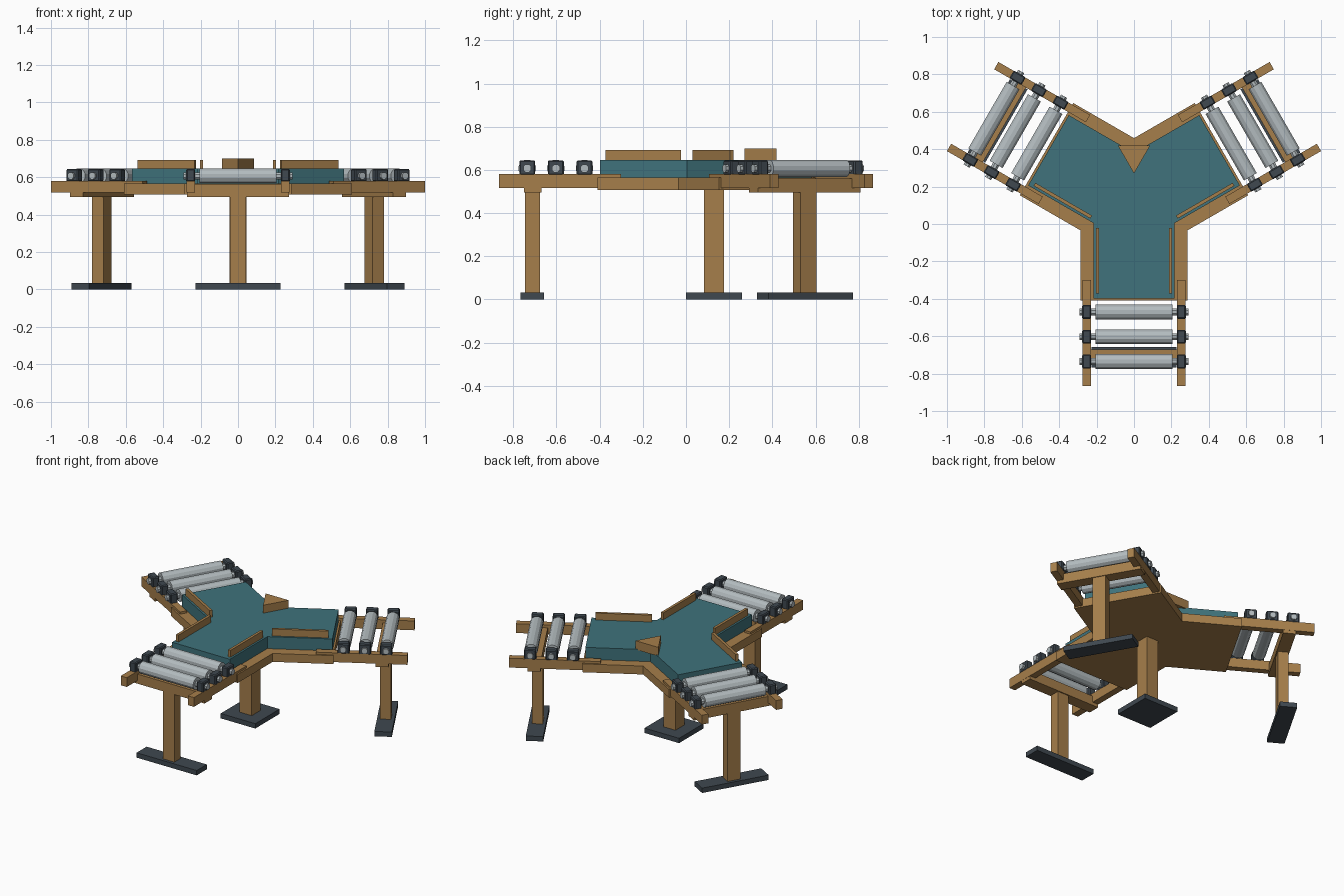
import bpy, bmesh, math
from mathutils import Matrix, Vector

if "Cube" in bpy.data.objects:
    bpy.data.objects.remove(bpy.data.objects["Cube"])

CY = 0.13  # y of the junction centre


def mat(name, rgb):
    m = bpy.data.materials.new(name)
    m.diffuse_color = (*rgb, 1)
    m.use_nodes = True
    m.node_tree.nodes["Principled BSDF"].inputs["Base Color"].default_value = m.diffuse_color
    return m


WOOD = mat("wood", (0.38, 0.21, 0.07))
BELT = mat("teal_belt", (0.05, 0.17, 0.20))
DARK = mat("dark_metal", (0.05, 0.065, 0.08))
STEEL = mat("steel", (0.45, 0.50, 0.52))


def finish(name, bm, m, xf):
    bmesh.ops.recalc_face_normals(bm, faces=bm.faces)
    me = bpy.data.meshes.new(name)
    bm.to_mesh(me)
    bm.free()
    ob = bpy.data.objects.new(name, me)
    bpy.context.collection.objects.link(ob)
    me.materials.append(m)
    ob.matrix_world = xf
    return ob


def box(name, x, y, z, m, xf, bevel=0):
    # x, y, z are (min, max) ranges
    bm = bmesh.new()
    bmesh.ops.create_cube(bm, size=1)
    for v in bm.verts:
        v.co = Vector([(a + b) / 2 + c * (b - a) for (a, b), c in zip((x, y, z), v.co)])
    if bevel:
        bmesh.ops.bevel(bm, geom=bm.edges[:], offset=bevel, segments=1, affect='EDGES')
    return finish(name, bm, m, xf)


def rod(name, r, half, d, z, sides, m, xf):
    # cylinder lying across the arm
    bm = bmesh.new()
    bmesh.ops.create_cone(bm, cap_ends=True, segments=sides, radius1=r, radius2=r, depth=2 * half)
    bmesh.ops.rotate(bm, verts=bm.verts, matrix=Matrix.Rotation(math.pi / sides, 3, 'Z'))
    bmesh.ops.rotate(bm, verts=bm.verts, matrix=Matrix.Rotation(math.pi / 2, 3, 'Y'))
    bmesh.ops.translate(bm, verts=bm.verts, vec=(0, -d, z))
    return finish(name, bm, m, xf)


def prism(name, pts, z0, z1, m, xf):
    bm = bmesh.new()
    f = bm.faces.new([bm.verts.new((x, y, z0)) for x, y in pts])
    up = bmesh.ops.extrude_face_region(bm, geom=[f])["geom"]
    bmesh.ops.translate(bm, vec=(0, 0, z1 - z0),
                        verts=[v for v in up if isinstance(v, bmesh.types.BMVert)])
    return finish(name, bm, m, xf)


def y_outline(w, length):
    # three arms of half width w around the origin
    pts = []
    for k in range(3):
        a = math.radians(120 * k)
        for x, y in ((-w, -length), (w, -length), (w, -w / math.sqrt(3))):
            pts.append((x * math.cos(a) - y * math.sin(a), x * math.sin(a) + y * math.cos(a)))
    return pts


C = Matrix.Translation((0, CY, 0))

# Junction deck, belt and central pedestal
prism("deck_frame", y_outline(0.285, 0.54), 0.508, 0.565, WOOD, C)
prism("belt_surface", y_outline(0.217, 0.528), 0.56, 0.646, BELT, C)
box("center_post", (-0.045, 0.045), (-0.047, 0.047), (0.03, 0.51), WOOD, C)
box("center_foot", (-0.13, 0.13), (-0.13, 0.13), (0, 0.033), DARK, C)

# Wedge that splits the flow at the back notch
prism("divider_wedge", [(0.1 * math.cos(math.radians(a)), 0.24 + 0.1 * math.sin(math.radians(a)))
                        for a in (-90, 30, 150)], 0.64, 0.70, WOOD, C)

# Three roller arms
for k, arm in enumerate(("front", "right", "left")):
    xf = C @ Matrix.Rotation(math.radians(120 * k), 4, 'Z')
    for s, side in ((-1, "a"), (1, "b")):
        box(f"{arm}_rail_{side}", sorted((s * 0.23, s * 0.275)), (-0.996, -0.43), (0.517, 0.58), WOOD, xf)
        # guides flank the front corners only, the wedge serves the back one
        if k == 0 or (k == 1 and s < 0) or (k == 2 and s > 0):
            box(f"{arm}_guide_{side}", sorted((s * 0.186, s * 0.204)), (-0.502, -0.152), (0.64, 0.693), WOOD, xf)
    for i, d in enumerate((0.60, 0.733, 0.865)):
        rod(f"{arm}_roller_{i}", 0.041, 0.205, d, 0.607, 12, STEEL, xf)
        rod(f"{arm}_axle_{i}", 0.02, 0.292, d, 0.607, 8, STEEL, xf)
        for s, side in ((-1, "a"), (1, "b")):
            box(f"{arm}_bearing_{i}{side}", sorted((s * 0.229, s * 0.277)), (-d - 0.037, -d + 0.037),
                (0.575, 0.644), DARK, xf, 0.006)
    # support stand
    box(f"{arm}_crossbar", (-0.274, 0.274), (-0.88, -0.80), (0.495, 0.56), WOOD, xf)
    box(f"{arm}_leg", (-0.043, 0.043), (-0.875, -0.807), (0.03, 0.50), WOOD, xf)
    box(f"{arm}_foot", (-0.226, 0.226), (-0.896, -0.788), (0, 0.033), DARK, xf)
